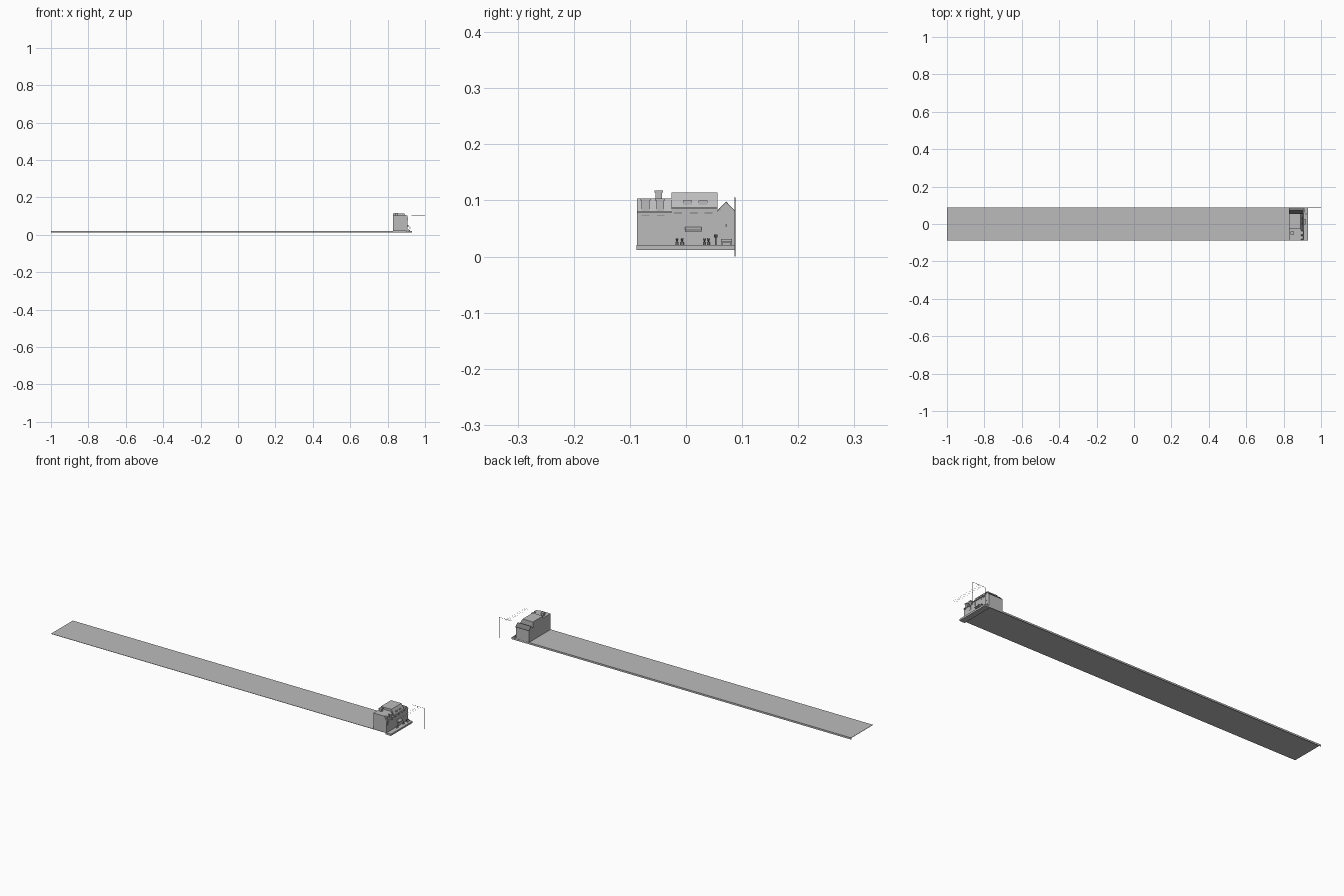
import bpy, bmesh, math
from mathutils import Vector

if "Cube" in bpy.data.objects:
    bpy.data.objects.remove(bpy.data.objects["Cube"], do_unlink=True)


def material(name, value):
    m = bpy.data.materials.new(name)
    m.use_nodes = True
    col = (value, value, value, 1)
    m.diffuse_color = col
    m.node_tree.nodes["Principled BSDF"].inputs["Base Color"].default_value = col
    return m


GREY = material("plain grey", 0.5)
DARK = material("dark slate", 0.18)


def finish(name, bm, mat):
    bmesh.ops.recalc_face_normals(bm, faces=bm.faces)
    mesh = bpy.data.meshes.new(name)
    bm.to_mesh(mesh)
    bm.free()
    mesh.materials.append(mat)
    ob = bpy.data.objects.new(name, mesh)
    bpy.context.collection.objects.link(ob)
    return ob


def box(name, x, y, z, mat=GREY):
    """Box from (min, max) pairs."""
    bm = bmesh.new()
    bmesh.ops.create_cube(bm, size=1)
    for v in bm.verts:
        v.co = [(a + b) / 2 + c * (b - a) for (a, b), c in zip((x, y, z), v.co)]
    return finish(name, bm, mat)


def prism(name, outline, axis, lo, hi, mat=GREY):
    """Extrude a closed outline along x (y,z points) or y (x,z points)."""
    bm = bmesh.new()
    place = (lambda p: (lo, p[0], p[1])) if axis == "x" else (lambda p: (p[0], lo, p[1]))
    face = bm.faces.new([bm.verts.new(place(p)) for p in outline])
    ext = bmesh.ops.extrude_face_region(bm, geom=[face])
    move = Vector((hi - lo, 0, 0) if axis == "x" else (0, hi - lo, 0))
    bmesh.ops.translate(bm, vec=move, verts=[v for v in ext["geom"] if isinstance(v, bmesh.types.BMVert)])
    return finish(name, bm, mat)


def rod(name, a, b, r, sides=6, mat=GREY):
    a, b = Vector(a), Vector(b)
    bm = bmesh.new()
    bmesh.ops.create_cone(bm, cap_ends=True, segments=sides, radius1=r, radius2=r, depth=(b - a).length)
    rot = (b - a).to_track_quat("Z", "Y")
    for v in bm.verts:
        v.co = rot @ v.co + (a + b) / 2
    return finish(name, bm, mat)


BACK, FRONT, GROUND = 0.83, 0.905, 0.021

# Long ground sheet with a downturned rear lip, and the pavement at its end
box("ground_sheet", (-1, 0.91), (-0.088, 0.088), (0.0195, GROUND))
box("ground_rear_lip", (-1, 0.91), (0.0865, 0.088), (0.012, GROUND))
box("pavement", (0.90, 0.93), (-0.088, 0.088), (0.012, GROUND))


def mansard_block(name, y0, y1, cornice, top, setback):
    box(name + "_walls", (BACK, FRONT), (y0, y1), (GROUND, cornice))
    box(name + "_cornice", (BACK, FRONT + 0.003), (y0, y1), (cornice - 0.002, cornice + 0.001))
    outline = [(BACK, cornice), (FRONT, cornice), (FRONT - setback, top), (BACK, top)]
    prism(name + "_mansard_roof", outline, "y", y0, y1)


mansard_block("left_block", -0.087, -0.026, 0.080, 0.103, 0.012)
mansard_block("middle_block", -0.026, 0.056, 0.087, 0.114, 0.016)

# Gabled block
gable = [(0.056, GROUND), (0.087, GROUND), (0.087, 0.080), (0.0715, 0.096), (0.056, 0.080)]
prism("gable_block", gable, "x", BACK, FRONT)
slopes = [(0.055, 0.079), (0.0715, 0.096), (0.088, 0.079),
          (0.088, 0.081), (0.0715, 0.098), (0.055, 0.081)]
prism("gable_roof", slopes, "x", BACK, FRONT + 0.002, DARK)

# Dormers, roof windows and chimney
for i, y in enumerate((-0.072, -0.046)):
    box(f"dormer_{i}", (0.88, FRONT), (y - 0.007, y + 0.007), (0.081, 0.100))
    box(f"dormer_cap_{i}", (0.878, FRONT + 0.002), (y - 0.009, y + 0.009), (0.100, 0.103))
    box(f"dormer_pane_{i}", (FRONT, FRONT + 0.0005), (y - 0.005, y + 0.005), (0.084, 0.097))
for i, y in enumerate((0.003, 0.030)):
    box(f"roof_window_{i}", (0.885, 0.902), (y - 0.008, y + 0.008), (0.092, 0.100))
box("chimney", (0.84, 0.853), (-0.054, -0.043), (0.10, 0.114))
box("chimney_cap", (0.838, 0.855), (-0.056, -0.041), (0.114, 0.118))

# Facade openings
for i, y in enumerate((-0.072, -0.045, -0.014, 0.014, 0.040)):
    z = 0.072 if i < 2 else 0.077
    box(f"window_head_{i}", (FRONT, FRONT + 0.001), (y - 0.007, y + 0.007), (z, z + 0.0015), DARK)
    box(f"window_pane_{i}", (FRONT, FRONT + 0.0005), (y - 0.006, y + 0.006), (z - 0.016, z))
box("gable_vent", (FRONT, FRONT + 0.001), (0.070, 0.073), (0.053, 0.058), DARK)
box("door", (FRONT, FRONT + 0.001), (0.002, 0.024), (GROUND, 0.044))
awning = [(FRONT, 0.044), (FRONT, 0.053), (0.917, 0.047), (0.917, 0.044)]
prism("awning", awning, "y", -0.002, 0.028)

# Street furniture
box("bench_seat", (0.913, 0.920), (0.062, 0.082), (0.025, 0.0265))
box("bench_back", (0.912, 0.9135), (0.062, 0.082), (0.0265, 0.031))
for y in (0.064, 0.080):
    box("bench_leg", (0.914, 0.919), (y - 0.001, y + 0.001), (GROUND, 0.025))
for y in (-0.016, -0.007, 0.033, 0.040):
    rod("planter", (0.914, y, GROUND), (0.914, y, 0.026), 0.003, 8)
    for dy in (-0.0015, 0.0015):
        rod("plant_stem", (0.914, y, 0.026), (0.914, y + dy, 0.032), 0.0007, 4, DARK)
rod("street_lamp_post", (0.920, 0.053, GROUND), (0.920, 0.053, 0.034), 0.001)
rod("street_lamp_head", (0.920, 0.053, 0.034), (0.920, 0.053, 0.039), 0.003, 8, DARK)

# Overhead frame and wires
Y = 0.087
rod("frame_near_post", (0.927, Y, GROUND), (0.927, Y, 0.105), 0.0008)
rod("frame_far_post", (0.9992, Y, 0), (0.9992, Y, 0.105), 0.0008)
rod("frame_beam", (0.927, Y, 0.105), (0.9992, Y, 0.105), 0.0008)
for i, x in enumerate((0.952, 0.960, 0.968)):
    rod(f"overhead_wire_{i}", (x, -0.087, 0.098), (x, Y, 0.098), 0.0003, 4)
    rod(f"wire_hanger_{i}", (x, Y, 0.098), (x, Y, 0.105), 0.0003, 4)
